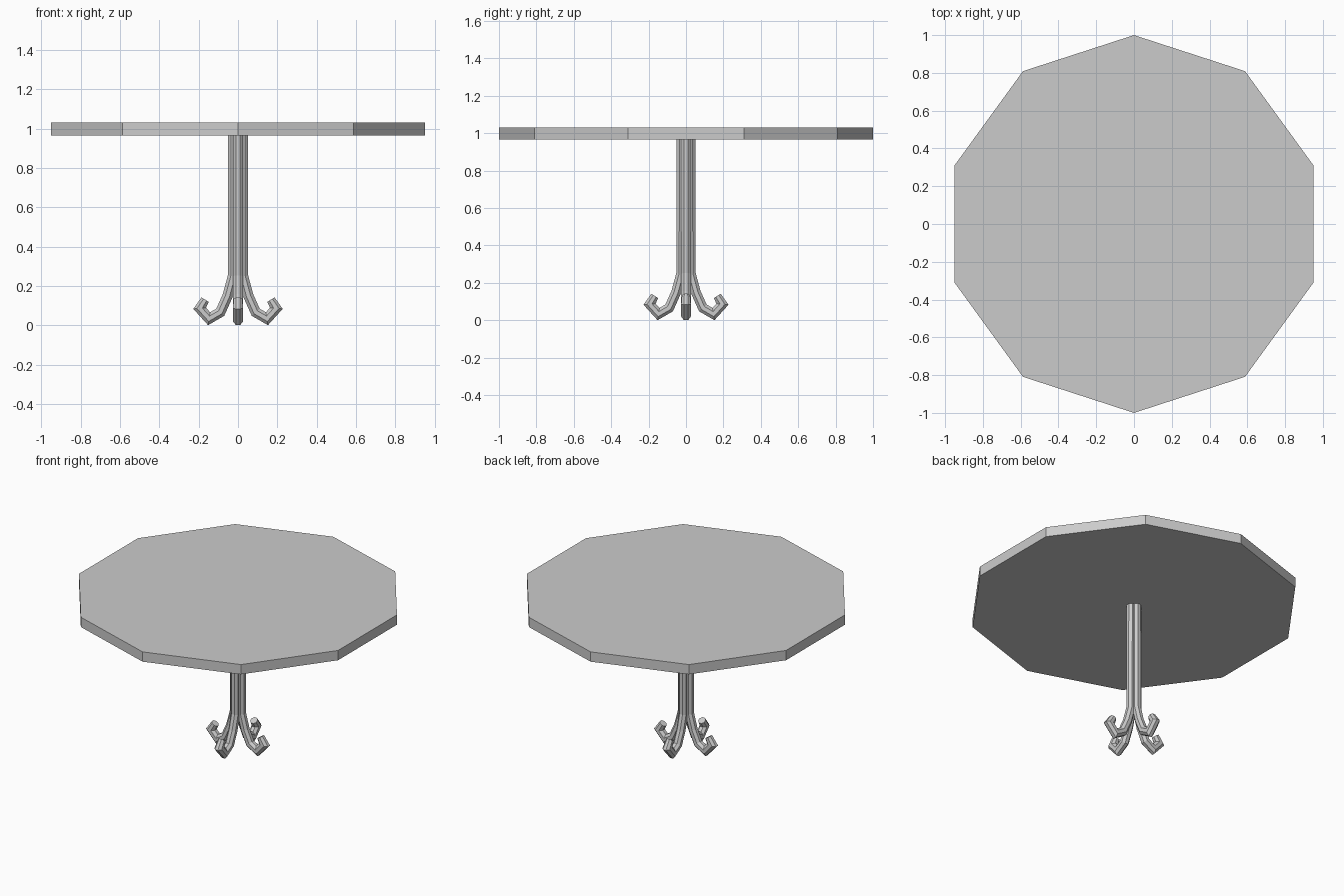
import bpy, bmesh, math
from mathutils import Vector, Matrix

if "Cube" in bpy.data.objects:
    bpy.data.objects.remove(bpy.data.objects["Cube"])

# Ten-sided table top
bpy.ops.mesh.primitive_cylinder_add(vertices=10, radius=1, depth=0.065, location=(0, 0, 0.9975))
top = bpy.context.object
top.name = "table_top"

# Leg centre line (outward, height): straight post, then a hooked foot
PATH = [(0.024, 0.97), (0.026, 0.25), (0.053, 0.15), (0.09, 0.067),
        (0.147, 0.034), (0.195, 0.087), (0.167, 0.131)]
RADIUS, SIDES = 0.028, 8


def make_leg(name, angle):
    bm = bmesh.new()
    pts = [Vector((x, 0, z)) for x, z in PATH]
    rings = []
    for i, p in enumerate(pts):
        a = (p - pts[i - 1]).normalized() if i else (pts[1] - p).normalized()
        b = (pts[i + 1] - p).normalized() if i < len(pts) - 1 else a
        t = (a + b).normalized()
        side = Vector((0, 1, 0))
        n = side.cross(t) / max(t.dot(a), 0.6)  # mitred joint
        r = RADIUS * (0.85 if i == len(pts) - 1 else 1)
        ring = []
        for k in range(SIDES):
            w = 2 * math.pi * (k + 0.5) / SIDES
            ring.append(bm.verts.new(p + (side * math.cos(w) + n * math.sin(w)) * r))
        rings.append(ring)
    for r0, r1 in zip(rings, rings[1:]):
        for k in range(SIDES):
            j = (k + 1) % SIDES
            bm.faces.new((r0[k], r0[j], r1[j], r1[k]))
    bm.faces.new(rings[0])
    bm.faces.new(rings[-1])
    # Rest the foot on the ground
    low = min(v.co.z for v in bm.verts)
    for v in bm.verts:
        if v.co.z < 0.5:
            v.co.z -= low
    bm.transform(Matrix.Rotation(angle, 4, 'Z'))
    bmesh.ops.recalc_face_normals(bm, faces=bm.faces)
    me = bpy.data.meshes.new(name)
    bm.to_mesh(me)
    bm.free()
    bpy.context.collection.objects.link(bpy.data.objects.new(name, me))


# Four legs bundled into one column
for i, name in enumerate(("right_leg", "back_leg", "left_leg", "front_leg")):
    make_leg(name, i * math.pi / 2)
